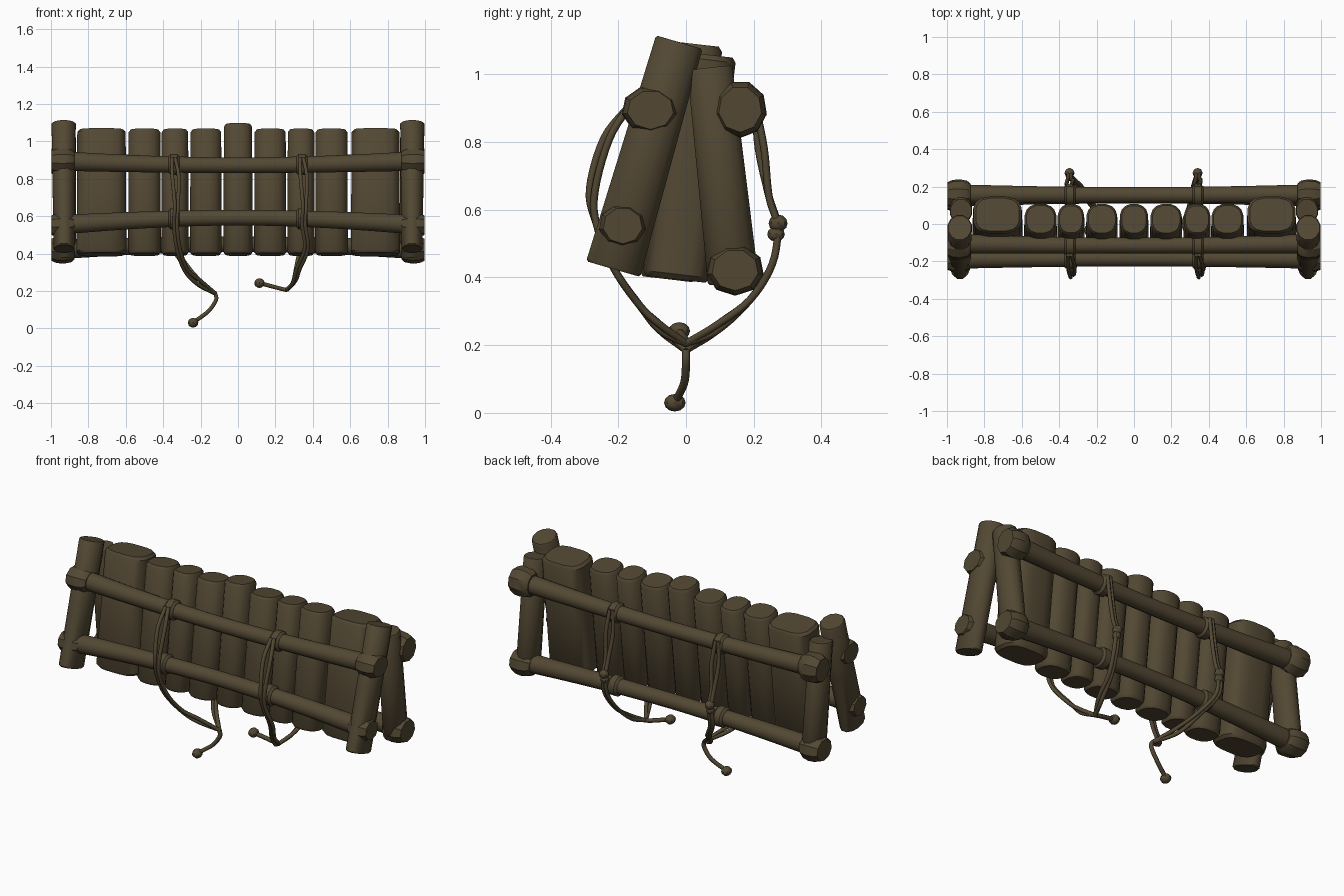
import bpy, bmesh, math
from mathutils import Vector

if "Cube" in bpy.data.objects:
    bpy.data.objects.remove(bpy.data.objects["Cube"])

wood = bpy.data.materials.new("dark brown wood")
wood.diffuse_color = (0.085, 0.064, 0.033, 1)
wood.use_nodes = True
wood.node_tree.nodes["Principled BSDF"].inputs["Base Color"].default_value = wood.diffuse_color


def finish(name, bm, angle=40):
    bmesh.ops.recalc_face_normals(bm, faces=bm.faces)
    me = bpy.data.meshes.new(name)
    bm.to_mesh(me)
    bm.free()
    ob = bpy.data.objects.new(name, me)
    bpy.context.collection.objects.link(ob)
    me.materials.append(wood)
    bpy.ops.object.select_all(action='DESELECT')
    ob.select_set(True)
    bpy.context.view_layer.objects.active = ob
    bpy.ops.object.shade_smooth_by_angle(angle=math.radians(angle))
    return ob


def sweep(name, pts, radii, ref, n=12, power=2.0, angle=40):
    """Loft a superellipse along pts; radii = (along ref, across) per point."""
    bm = bmesh.new()
    pts = [Vector(p) for p in pts]
    u, rings = Vector(ref), []
    for i, p in enumerate(pts):
        t = (pts[min(i + 1, len(pts) - 1)] - pts[max(i - 1, 0)]).normalized()
        u = (u - t * u.dot(t)).normalized()
        v = t.cross(u)
        a, b = radii[i]
        ring = []
        for k in range(n):
            w = 2 * math.pi * (k + 0.5) / n
            c, s = math.cos(w), math.sin(w)
            c = math.copysign(abs(c) ** (2 / power), c)
            s = math.copysign(abs(s) ** (2 / power), s)
            ring.append(bm.verts.new(p + u * a * c + v * b * s))
        rings.append(ring)
    for r0, r1 in zip(rings, rings[1:]):
        for k in range(n):
            bm.faces.new((r0[k], r0[(k + 1) % n], r1[(k + 1) % n], r1[k]))
    bm.faces.new(rings[0])
    bm.faces.new(rings[-1])
    return finish(name, bm, angle)


def smooth_path(pts, steps=5):
    """Catmull-Rom interpolation."""
    P = [Vector(p) for p in pts]
    P = [2 * P[0] - P[1]] + P + [2 * P[-1] - P[-2]]
    out = []
    for a, b, c, d in zip(P, P[1:], P[2:], P[3:]):
        for s in range(steps):
            t = s / steps
            out.append(0.5 * (2 * b + (c - a) * t + (2 * a - 5 * b + 4 * c - d) * t * t
                              + (3 * b - a - 3 * c + d) * t ** 3))
    return out + [P[-2]]


def beam(name, a, b, ra, rb, n=12, power=2.0, bevel=0.02):
    """Straight post or plank with slightly rounded ends."""
    a, b = Vector(a), Vector(b)
    d = (b - a).normalized() * bevel
    k = 1 - bevel * 0.7 / min(ra)
    pts = [a, a + d, a.lerp(b, 0.5), b - d, b]
    mid = ((ra[0] + rb[0]) / 2, (ra[1] + rb[1]) / 2)
    rad = [(ra[0] * k, ra[1] * k), ra, mid, rb, (rb[0] * k, rb[1] * k)]
    return sweep(name, pts, rad, (1, 0, 0), n, power)


def blob(name, loc, size):
    bm = bmesh.new()
    bmesh.ops.create_uvsphere(bm, u_segments=8, v_segments=6, radius=1)
    for v in bm.verts:
        v.co = Vector((v.co.x * size[0], v.co.y * size[1], v.co.z * size[2])) + Vector(loc)
    return finish(name, bm, 35)


# Corner posts: front pair leans back, back pair leans forward
for side, s in (("left", -1), ("right", 1)):
    beam(f"front_post_{side}", (s * 0.93, -0.215, 0.425), (s * 0.932, -0.02, 1.095),
         (0.058, 0.086), (0.067, 0.074), bevel=0.006)
    beam(f"back_post_{side}", (s * 0.925, 0.14, 0.385), (s * 0.925, 0.07, 1.02),
         (0.06, 0.078), (0.062, 0.069), bevel=0.006)

# Vertical slats: wide end planks, narrower round ones between
slats = [(-0.73, 0.135), (-0.5, 0.089), (-0.337, 0.074), (-0.172, 0.086), (0, 0.079),
         (0.172, 0.087), (0.337, 0.074), (0.5, 0.089), (0.735, 0.133)]
for i, (x, hw) in enumerate(slats):
    wide = hw > 0.1
    dy, y0 = (0.1, -0.03) if wide else (0.085, -0.055)
    top = 1.09 if x == 0 else 1.06
    beam(f"slat_{i + 1}", (x, y0, 0.395), (x, y0 + 0.08, top),
         (hw, dy), (hw * 0.97, dy), 16, 3.2 if wide else 2.5, 0.015)

# Long rails, pinched towards the middle, with lashing knobs at the ends
rails = [("front_upper", -0.105, -0.115, 0.895, 0.872, 0.086, 0.072),
         ("front_lower", -0.187, -0.185, 0.553, 0.592, 0.073, 0.067),
         ("back_upper", 0.16, 0.155, 0.897, 0.872, 0.08, 0.085),
         ("back_lower", 0.145, 0.152, 0.422, 0.45, 0.086, 0.076)]
for name, ye, ym, ze, zm, ky, kz in rails:
    pts, rad = [], []
    for k in range(17):
        x = -0.97 + 1.94 * k / 16
        f = min(1, abs(x) / 0.95) ** 1.8
        pts.append((x, ym + (ye - ym) * f, zm + (ze - zm) * f))
        r = 0.043 + 0.011 * f
        rad.append((r, r))
    sweep(f"{name}_rail", pts, rad, (0, 0, 1), 12)
    for side, s in (("left", -1), ("right", 1)):
        xs = [0.875, 0.892, 0.93, 0.97, 0.998]
        ks = [0.72, 0.9, 1.0, 0.96, 0.8]
        sweep(f"{name}_knob_{side}", [(s * x, ye, ze) for x in xs],
              [(kz * k, ky * k) for k in ks], (0, 0, 1), 9, 2, 30)
        # rope band around the rail
        f = (0.34 / 0.95) ** 1.8
        c = (ym + (ye - ym) * f, zm + (ze - zm) * f)
        sweep(f"{name}_band_{side}", [(s * 0.342 + d, *c) for d in (-0.03, -0.018, 0.018, 0.03)],
              [(r, r) for r in (0.046, 0.058, 0.058, 0.046)], (0, 0, 1), 12)


def rope(name, pts, r=0.011):
    path = smooth_path(pts)
    return sweep(name, path, [(r, r)] * len(path), (1, 0, 0), 6, 2, 80)


# Hanging ropes: (join point, bottom bend of strands, tail, tail ball)
ropes = [("left", -0.345, (-0.12, 0.0, 0.185), (-0.215, 0.25),
          [(-0.118, 0.0, 0.15), (-0.16, -0.005, 0.09), (-0.235, -0.03, 0.035)], (-0.24, -0.033, 0.03)),
         ("right", 0.34, (0.26, 0.0, 0.205), (0.30, 0.25),
          [(0.23, 0.0, 0.212), (0.18, -0.008, 0.225), (0.125, -0.02, 0.24)], (0.115, -0.02, 0.242))]
for side, x, j, (bx, bz), tail, ball in ropes:
    for n, o in (("a", -0.008), ("b", 0.009)):
        # front strand over the front rails
        rope(f"front_rope_{side}_{n}",
             [(x + o, -0.165, 0.91), (x + o * 2 + 0.01, -0.235 + o, 0.81),
              (x + 0.015 + o, -0.277 + o, 0.66), (x + 0.01 + o, -0.265, 0.56),
              (x + 0.025 + o, -0.215, 0.43), ((x + bx) / 2 + o, -0.135, 0.315),
              (bx + o, -0.075, bz + o), j])
        # back strand down to the knot and under the slats
        rope(f"back_rope_{side}_{n}",
             [(x + o, 0.205, 0.91), (x + o * 2, 0.222 + o, 0.78), (x + o, 0.245, 0.64),
              (x + o, 0.27, 0.55), (x + o, 0.255, 0.44), ((x + bx) / 2 + o, 0.19, 0.335),
              (bx + o, 0.09, bz + o), j])
    rope(f"rope_tail_{side}", [j] + tail, 0.012)
    blob(f"rope_ball_{side}", ball, (0.028, 0.032, 0.026))
    blob(f"rope_knot_upper_{side}", (x, 0.272, 0.56), (0.027, 0.028, 0.026))
    blob(f"rope_knot_lower_{side}", (x, 0.266, 0.528), (0.024, 0.026, 0.022))
